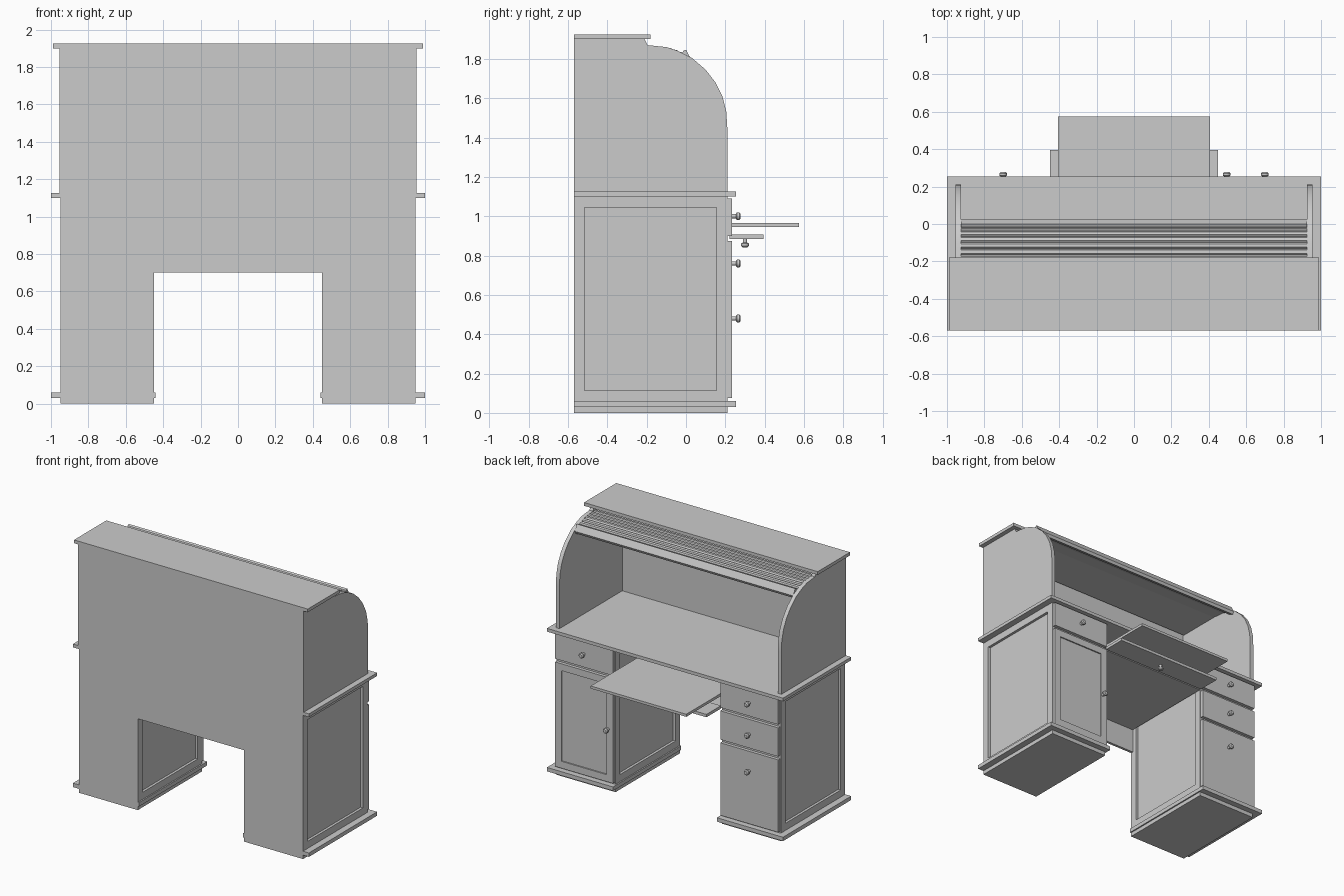
import bpy, bmesh, math
from mathutils import Vector, Matrix

cube = bpy.data.objects.get("Cube")
if cube:
    bpy.data.objects.remove(cube, do_unlink=True)

grey = bpy.data.materials.new("plain_grey")
grey.use_nodes = True
grey.diffuse_color = (0.6, 0.6, 0.6, 1)
grey.node_tree.nodes["Principled BSDF"].inputs["Base Color"].default_value = (0.6, 0.6, 0.6, 1)


def finish(name, bm, smooth=False):
    bmesh.ops.recalc_face_normals(bm, faces=bm.faces[:])
    mesh = bpy.data.meshes.new(name)
    bm.to_mesh(mesh)
    bm.free()
    mesh.materials.append(grey)
    obj = bpy.data.objects.new(name, mesh)
    bpy.context.collection.objects.link(obj)
    if smooth:
        bpy.ops.object.select_all(action='DESELECT')
        obj.select_set(True)
        bpy.context.view_layer.objects.active = obj
        bpy.ops.object.shade_smooth_by_angle(angle=math.radians(30))
    return obj


def box(name, x, y, z, panel_axis=None, frame=0.07, depth=0.02):
    """Box between limits; faces along panel_axis get a sunken panel."""
    bm = bmesh.new()
    bmesh.ops.create_cube(bm, size=1)
    for v in bm.verts:
        v.co = [lim[0] if c < 0 else lim[1] for c, lim in zip(v.co, (x, y, z))]
    bm.normal_update()
    if panel_axis:
        axis = Vector(panel_axis)
        for f in [f for f in bm.faces if abs(f.normal.dot(axis)) > 0.9]:
            n = f.normal.copy()
            bmesh.ops.inset_region(bm, faces=[f], thickness=frame)
            rim = bmesh.ops.extrude_discrete_faces(bm, faces=[f])["faces"]
            bmesh.ops.translate(bm, vec=-n * depth, verts=rim[0].verts[:])
    return finish(name, bm)


def extrude_profile(name, points, x0, x1, smooth=False):
    """Solid with a y-z outline, running from x0 to x1."""
    bm = bmesh.new()
    face = bm.faces.new([bm.verts.new((x0, y, z)) for y, z in points])
    out = bmesh.ops.extrude_face_region(bm, geom=[face])["geom"]
    bmesh.ops.translate(bm, vec=(x1 - x0, 0, 0),
                        verts=[g for g in out if isinstance(g, bmesh.types.BMVert)])
    return finish(name, bm, smooth)


def knob(name, base, direction):
    """Turned knob: narrow stem and a wider rounded head."""
    bm = bmesh.new()
    rings = [(0.011, 0), (0.011, 0.018), (0.02, 0.024), (0.02, 0.036), (0.013, 0.043)]
    sides = 16
    loops = [[bm.verts.new((r * math.cos(math.tau * i / sides),
                            r * math.sin(math.tau * i / sides), h))
              for i in range(sides)] for r, h in rings]
    for a, b in zip(loops, loops[1:]):
        for i in range(sides):
            j = (i + 1) % sides
            bm.faces.new((a[i], a[j], b[j], b[i]))
    bm.faces.new(loops[0])
    bm.faces.new(loops[-1])
    turn = Vector((0, 0, 1)).rotation_difference(Vector(direction)).to_matrix().to_4x4()
    bm.transform(Matrix.Translation(base) @ turn)
    return finish(name, bm, True)


BACK, FRONT = -0.57, 0.21

# Pedestals with sunken side panels, on a moulded plinth
for side, s in (("left", 1), ("right", -1)):
    x = sorted((0.45 * s, 0.95 * s))
    box(side + "_pedestal", x, (BACK, FRONT), (0.06, 1.1), (1, 0, 0), 0.077)
    box(side + "_plinth", x, (BACK, FRONT), (0, 0.03))
    box(side + "_base_moulding", sorted((0.44 * s, s)), (BACK, 0.255), (0.03, 0.06))

# Drawers and door
FACE = (FRONT, 0.235)
for name, z in (("top", (0.9, 1.09)), ("middle", (0.655, 0.875)), ("bottom", (0.075, 0.63))):
    box(name + "_right_drawer", (-0.945, -0.455), FACE, z)
for z in (1.0, 0.76, 0.48):
    knob("right_drawer_knob", (-0.7, 0.235, z), (0, 1, 0))
box("left_drawer", (0.455, 0.945), FACE, (0.9, 1.09))
box("left_door", (0.455, 0.945), FACE, (0.075, 0.875), (0, 1, 0), 0.075, 0.01)
knob("left_drawer_knob", (0.7, 0.235, 1.0), (0, 1, 0))
knob("left_door_knob", (0.495, 0.235, 0.48), (0, 1, 0))

# Kneehole back, drawer floor, folded-down front and pulled-out writing slide
box("kneehole_back", (-0.45, 0.45), (BACK, -0.55), (0.7, 1.1))
box("kneehole_drawer_floor", (-0.45, 0.45), (-0.55, FRONT), (0.885, 0.9))
box("drop_front", (-0.45, 0.45), (0.22, 0.395), (0.885, 0.907))
knob("drop_front_knob", (0, 0.3, 0.885), (0, 0, -1))
box("writing_slide", (-0.405, 0.405), (-0.2, 0.575), (0.945, 0.965))

# Desktop, upper back and top board
box("desktop", (-1, 1), (BACK, 0.255), (1.1, 1.125))
box("upper_back", (-0.95, 0.95), (BACK, -0.55), (1.125, 1.9))
box("top_board", (-0.99, 0.99), (BACK, -0.18), (1.9, 1.925))

# Curved side walls
curve = [(-0.195, 1.87), (-0.1, 1.86), (-0.04, 1.84), (0.03, 1.805), (0.1, 1.745),
         (0.15, 1.68), (0.185, 1.61), (0.205, 1.53), (0.21, 1.45)]
outline = [(FRONT, 1.125), (BACK, 1.125), (BACK, 1.9), (-0.21, 1.9)] + curve
for side, s in (("left", 1), ("right", -1)):
    extrude_profile(side + "_upper_side", outline, 0.925 * s, 0.955 * s, True)

# Rolled-up shutter: ribbed slats running back beneath the top board
path = [Vector(p) for p in [(-0.54, 1.85), (-0.2, 1.85), (-0.1, 1.842), (-0.04, 1.823), (0.015, 1.795)]]
number = 0
for a, b in zip(path, path[1:]):
    count = max(1, round((b - a).length / 0.033))
    step = (b - a) / count
    up = Vector((-step.y, step.x)).normalized()
    for i in range(count):
        p = a + step * i
        q = p + step
        rib = [p, p + up * 0.008, p + step * 0.25 + up * 0.018,
               p + step * 0.75 + up * 0.018, q + up * 0.008, q]
        number += 1
        extrude_profile("shutter_slat_%d" % number, [tuple(v) for v in rib], -0.925, 0.925)
extrude_profile("shutter_pull", [(-0.03, 1.80), (0.015, 1.78), (0.025, 1.80),
                                 (0.0, 1.847), (-0.015, 1.84)], -0.925, 0.925)
